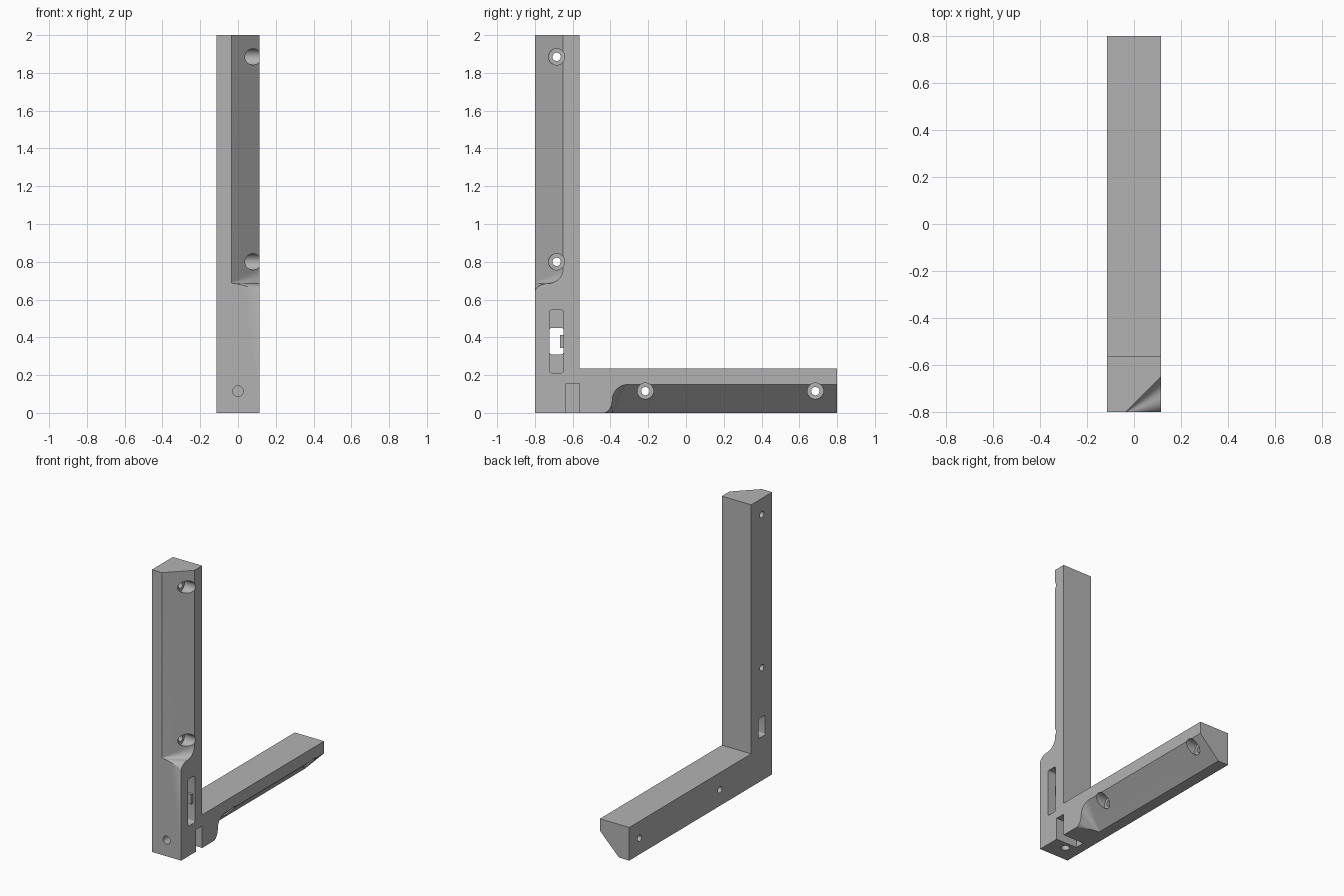
import bpy, bmesh, math
from mathutils import Vector, Matrix

cube = bpy.data.objects.get("Cube")
if cube:
    bpy.data.objects.remove(cube, do_unlink=True)

HALF = 0.115                 # half the bar width
FRONT, BACK = -0.8, 0.8      # extent in y
BAR = 0.235                  # bar thickness
AXIS = 0.115                 # screw axis distance from the outer faces

grey = bpy.data.materials.new("bracket_grey")
grey.use_nodes = True
COLOUR = (0.45, 0.45, 0.45, 1)
grey.diffuse_color = COLOUR
grey.node_tree.nodes["Principled BSDF"].inputs["Base Color"].default_value = COLOUR


def finish(bm, name):
    bmesh.ops.recalc_face_normals(bm, faces=bm.faces[:])
    mesh = bpy.data.meshes.new(name)
    bm.to_mesh(mesh)
    bm.free()
    mesh.materials.append(grey)
    obj = bpy.data.objects.new(name, mesh)
    bpy.context.collection.objects.link(obj)
    return obj


def box(name, lo, hi, rounding=0):
    lo, hi = Vector(lo), Vector(hi)
    bm = bmesh.new()
    bmesh.ops.create_cube(bm, size=1, matrix=Matrix.Translation((lo + hi) / 2)
                          @ Matrix.Diagonal((*(hi - lo), 1)))
    if rounding:
        edges = [e for e in bm.edges if abs(e.verts[0].co.x - e.verts[1].co.x) > 0.01]
        bmesh.ops.bevel(bm, geom=edges, offset=rounding, segments=4,
                        profile=0.5, affect='EDGES')
    return finish(bm, name)


def rod(name, start, end, radius):
    start, end = Vector(start), Vector(end)
    turn = (end - start).to_track_quat('Z', 'Y').to_matrix().to_4x4()
    bm = bmesh.new()
    bmesh.ops.create_cone(bm, cap_ends=True, segments=32, radius1=radius, radius2=radius,
                          depth=(end - start).length,
                          matrix=Matrix.Translation((start + end) / 2) @ turn)
    return finish(bm, name)


def chamfer(name, apex_along, length, place):
    """Corner cut with an S-curved, fan-shaped run-out; d is depth from the outer face."""
    r1, r2 = 0.05, 0.08
    curve = []
    for i in range(9):                       # convex part
        a = math.pi / 2 * i / 8
        curve.append((r1 * 1.4 * (1 - math.cos(a)), r1 * (math.sin(a) - 1)))
    for i in range(1, 11):                   # concave part
        a = math.pi / 2 * i / 10
        curve.append((0.07 + r2 * math.sin(a), r2 * (1 - math.cos(a))))
    apex = Vector((-0.035, 0, 0))
    rim = [apex + (Vector((HALF, d, h)) - apex) * 1.1 for d, h in curve]
    # push the outer side just clear of the bar
    apex += Vector((-0.01, -0.01, 0))
    rim[0].y = -0.01
    lower = [apex] + rim
    bm = bmesh.new()

    def vert(x, d, along):
        return bm.verts.new(place(x, d, apex_along + along))
    low = [vert(p.x, p.y, p.z) for p in lower]
    top = [vert(p.x, p.y, length - apex_along + 0.05) for p in lower]
    n = len(low)
    for i in range(n):
        j = (i + 1) % n
        bm.faces.new((low[i], low[j], top[j], top[i]))
    for i in range(1, n - 1):
        bm.faces.new((low[0], low[i + 1], low[i]))
        bm.faces.new((top[0], top[i], top[i + 1]))
    return finish(bm, name)


# L-shaped bar
profile = [(FRONT, 0), (BACK, 0), (BACK, BAR), (FRONT + BAR, BAR),
           (FRONT + BAR, 2), (FRONT, 2)]
bm = bmesh.new()
face = bm.faces.new([bm.verts.new((-HALF, y, z)) for y, z in profile])
sweep = bmesh.ops.extrude_face_region(bm, geom=[face])
bmesh.ops.translate(bm, vec=(2 * HALF, 0, 0),
                    verts=[v for v in sweep["geom"] if isinstance(v, bmesh.types.BMVert)])
bracket = finish(bm, "corner_bracket")

# Chamfers on both arms
cutters = [
    chamfer("upright_chamfer_cutter", 0.685, 2, lambda x, d, a: (x, FRONT + d, a)),
    chamfer("foot_chamfer_cutter", 0.41, 1.6, lambda x, d, a: (x, FRONT + a, d)),
]

# Counterbored mounting holes
mid = FRONT + AXIS
for y, z in [(mid, 1.885), (mid, 0.8), (-0.215, AXIS), (0.685, AXIS)]:
    cutters.append(rod("screw_hole_cutter", (-0.2, y, z), (0.2, y, z), 0.022))
    cutters.append(rod("counterbore_cutter", (0.03, y, z), (0.2, y, z), 0.043))

# Crossing screw holes in the corner, nut slot, cable pocket and window
cutters += [
    rod("front_hole_cutter", (0, -0.85, AXIS), (0, -0.6, AXIS), 0.028),
    rod("bottom_hole_cutter", (0, mid, -0.05), (0, mid, 0.25), 0.028),
    box("nut_slot_cutter", (-0.05, -0.635, -0.05), (0.2, -0.565, 0.155)),
    box("pocket_cutter", (0.03, -0.723, 0.212), (0.2, -0.648, 0.545), 0.014),
    box("window_cutter", (-0.2, -0.722, 0.31), (0.1, -0.649, 0.45), 0.01),
]

bpy.context.view_layer.objects.active = bracket
for cutter in cutters:
    cutter.hide_render = True
    cut = bracket.modifiers.new("cut", 'BOOLEAN')
    cut.operation = 'DIFFERENCE'
    cut.solver = 'EXACT'
    cut.object = cutter
    bpy.ops.object.modifier_apply(modifier=cut.name)
for cutter in cutters:
    bpy.data.objects.remove(cutter, do_unlink=True)

# Small catch inside the window
box("window_catch", (-0.05, -0.667, 0.343), (0.1, -0.64, 0.412))

bpy.ops.object.select_all(action='DESELECT')
bracket.select_set(True)
bpy.context.view_layer.objects.active = bracket
bpy.ops.object.shade_smooth_by_angle(angle=math.radians(25))
